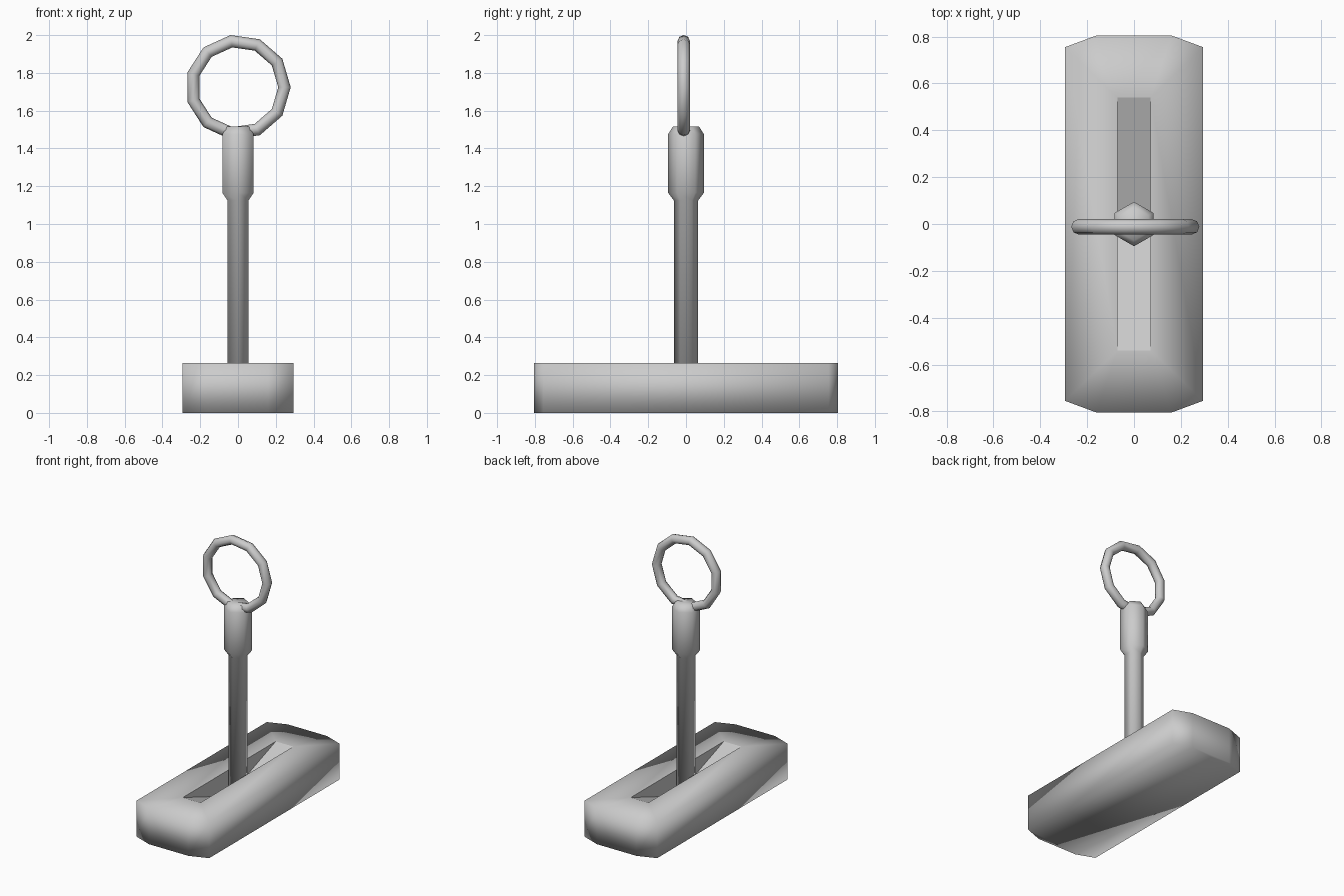
import bpy, bmesh
from math import sin, cos, pi

if "Cube" in bpy.data.objects:
    bpy.data.objects.remove(bpy.data.objects["Cube"])


def finish(bm, name):
    for f in bm.faces:
        f.smooth = True
    bmesh.ops.recalc_face_normals(bm, faces=bm.faces)
    me = bpy.data.meshes.new(name)
    bm.to_mesh(me)
    bm.free()
    ob = bpy.data.objects.new(name, me)
    bpy.context.collection.objects.link(ob)
    return ob


def skin(bm, a, b):
    n = len(a)
    for i in range(n):
        bm.faces.new((a[i], a[(i + 1) % n], b[(i + 1) % n], b[i]))


# Base: block with clipped corners and a V-floored slot
bm = bmesh.new()
H, X, Y, CX, CY = 0.265, 0.295, 0.805, 0.16, 0.755
plan = [(X, -CY), (X, CY), (CX, Y), (-CX, Y), (-X, CY), (-X, -CY), (-CX, -Y), (CX, -Y)]
low = [bm.verts.new((x, y, 0)) for x, y in plan]
top = [bm.verts.new((x, y, H)) for x, y in plan]
skin(bm, low, top)
bm.faces.new(low[::-1])
SX, SY = 0.071, 0.54
slot = [bm.verts.new((x, y, H)) for x, y in ((SX, -SY), (SX, SY), (-SX, SY), (-SX, -SY))]
for k in range(4):
    j = (k + 1) % 4
    a, b, c = 2 * k, 2 * k + 1, (2 * k + 2) % 8
    bm.faces.new((top[a], top[b], slot[j], slot[k]))
    bm.faces.new((top[b], top[c], slot[j]))
# Slot walls and sloping floor
r, l = (bm.verts.new((x, 0, 0.07)) for x in (SX, -SX))
slot_faces = [bm.faces.new(f) for f in (
    (slot[0], slot[1], r), (slot[2], slot[3], l),
    (slot[1], slot[2], l, r), (slot[3], slot[0], r, l))]
for f in slot_faces:
    for e in f.edges:
        e.smooth = False
finish(bm, "slotted_base")

# Lever: six-sided rod widening into a grip
bm = bmesh.new()
profile = [(0.0645, 0.04), (0.0645, 1.125), (0.095, 1.165), (0.095, 1.475), (0.07, 1.515)]
rings = [[bm.verts.new((rad * sin(i * pi / 3), rad * cos(i * pi / 3), z)) for i in range(6)]
         for rad, z in profile]
for a, b in zip(rings, rings[1:]):
    skin(bm, a, b)
bm.faces.new(rings[0])
bm.faces.new(rings[-1])
finish(bm, "lever_rod")

# Pull ring: eleven-sided loop through the grip top
bm = bmesh.new()
N, M, R, T = 11, 8, 0.246, 0.033
loops = []
for i in range(N):
    a = 2 * pi * i / N
    loops.append([bm.verts.new(((R + T * cos(t)) * cos(a), -0.012 + T * sin(t),
                                1.724 + (R + T * cos(t)) * sin(a)))
                  for t in (2 * pi * j / M for j in range(M))])
for i in range(N):
    skin(bm, loops[i], loops[(i + 1) % N])
finish(bm, "pull_ring")
